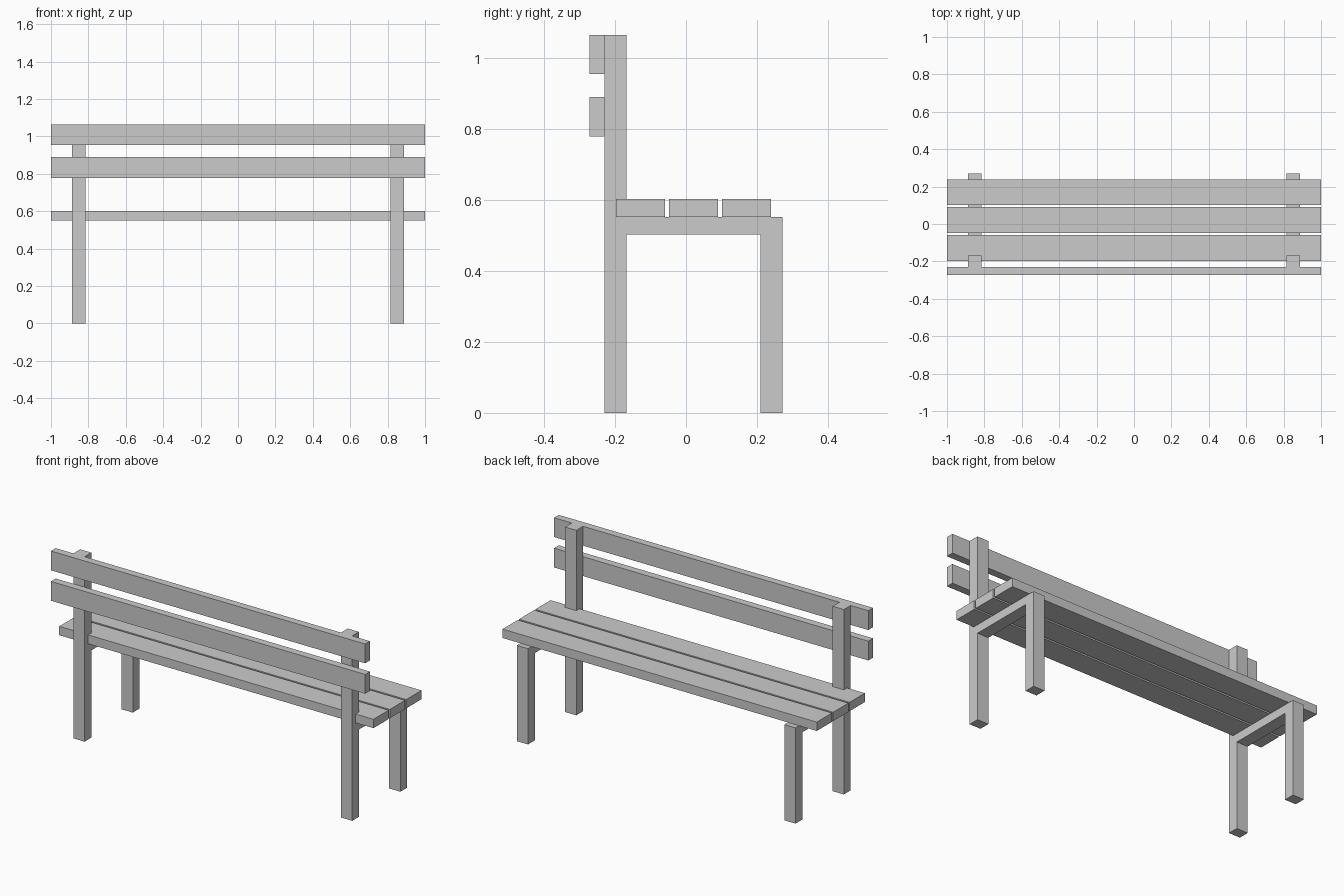
import bpy, bmesh

if "Cube" in bpy.data.objects:
    bpy.data.objects.remove(bpy.data.objects["Cube"])


def extrude_x(name, profile, x0, x1):
    """Solid made by extruding a (y, z) outline from x0 to x1."""
    bm = bmesh.new()
    face = bm.faces.new([bm.verts.new((x0, y, z)) for y, z in profile])
    out = bmesh.ops.extrude_face_region(bm, geom=[face])
    verts = [v for v in out["geom"] if isinstance(v, bmesh.types.BMVert)]
    bmesh.ops.translate(bm, verts=verts, vec=(x1 - x0, 0, 0))
    bmesh.ops.recalc_face_normals(bm, faces=bm.faces)
    mesh = bpy.data.meshes.new(name)
    bm.to_mesh(mesh)
    bm.free()
    obj = bpy.data.objects.new(name, mesh)
    bpy.context.collection.objects.link(obj)
    return obj


def plank(name, y0, y1, z0, z1):
    return extrude_x(name, [(y0, z0), (y1, z0), (y1, z1), (y0, z1)], -1, 1)


# Side frames: tall back post, seat rail and short leg in one outline
frame = [(-0.229, 0), (-0.168, 0), (-0.168, 0.502), (0.209, 0.502),
         (0.209, 0), (0.271, 0), (0.271, 0.551), (-0.168, 0.551),
         (-0.168, 1.064), (-0.229, 1.064)]
side_frame = extrude_x("side_frames", frame, 0.816, 0.887)
side_frame.modifiers.new("Mirror", 'MIRROR')

# Seat slats
for i in range(3):
    y = -0.197 + i * 0.149
    plank(f"seat_slat_{i + 1}", y, y + 0.138, 0.551, 0.602)

# Backrest slats on the outer face of the posts
for i, z in enumerate((0.778, 0.953)):
    plank(f"back_slat_{i + 1}", -0.272, -0.229, z, z + 0.111)
